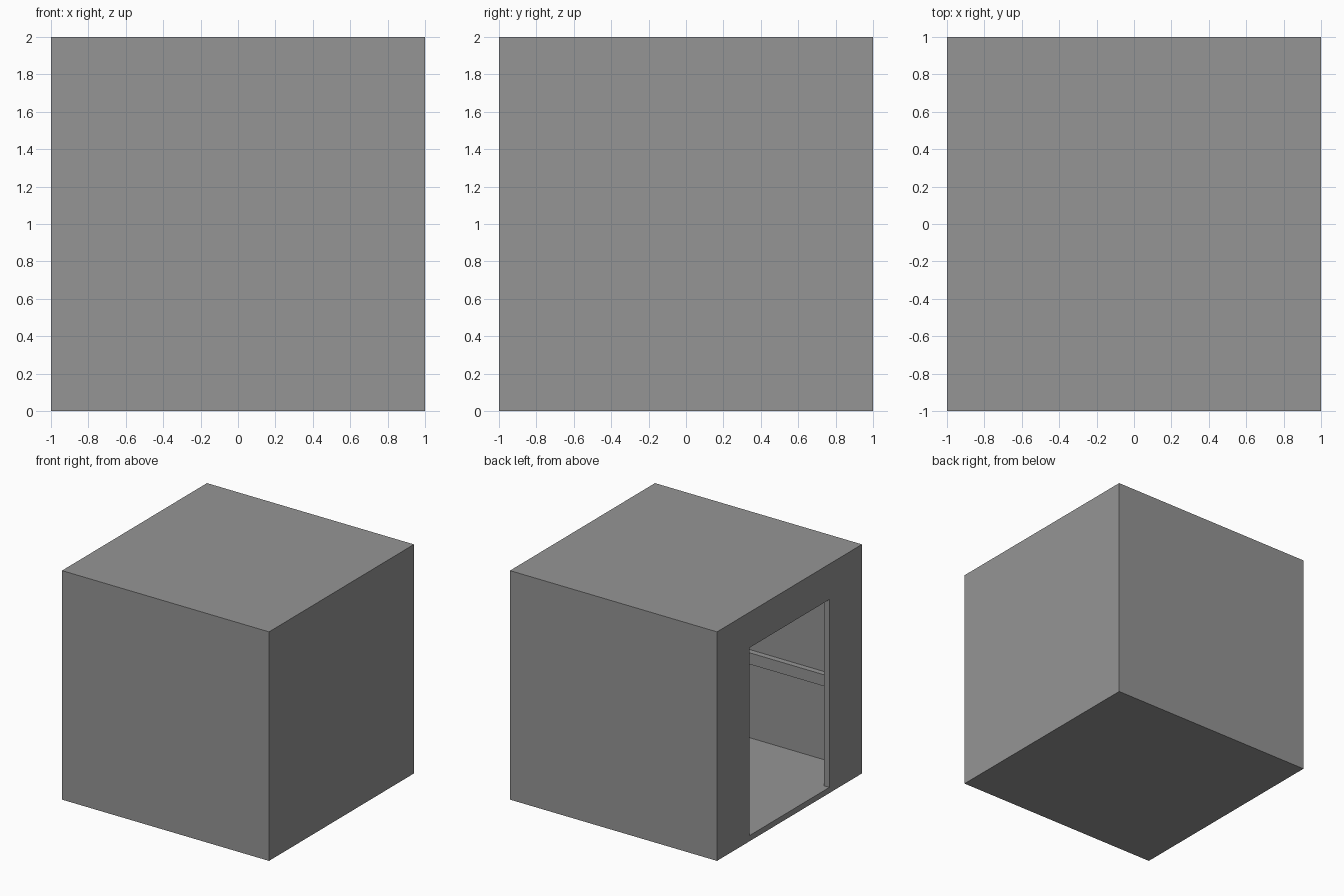
import bpy
from mathutils import Vector

if "Cube" in bpy.data.objects:
    bpy.data.objects.remove(bpy.data.objects["Cube"], do_unlink=True)

grey = bpy.data.materials.new("plain_grey")
grey.use_nodes = True
colour = (0.3, 0.3, 0.3, 1)
grey.diffuse_color = colour
grey.node_tree.nodes["Principled BSDF"].inputs["Base Color"].default_value = colour

WALL = 0.05
IN = 1 - WALL


def box(name, low, high):
    """Box between two opposite corners."""
    low, high = Vector(low), Vector(high)
    bpy.ops.mesh.primitive_cube_add(size=1, location=(low + high) / 2)
    obj = bpy.context.object
    obj.name = name
    obj.scale = high - low
    bpy.ops.object.transform_apply(location=False, rotation=False, scale=True)
    obj.data.materials.append(grey)
    return obj


def cut(target, cutter):
    """Subtract the cutter, then discard it."""
    cutter.hide_render = True
    mod = target.modifiers.new("cut", "BOOLEAN")
    mod.operation = "DIFFERENCE"
    mod.solver = "EXACT"
    mod.object = cutter
    bpy.context.view_layer.objects.active = target
    bpy.ops.object.modifier_apply(modifier=mod.name)
    bpy.data.objects.remove(cutter, do_unlink=True)


# Hollow cabin with thin walls, floor and ceiling
cabin = box("cabin", (-1, -1, 0), (1, 1, 2))
cut(cabin, box("room_cutter", (-IN, -IN, WALL), (IN, IN, 2 - WALL)))

# Doorway in one side, level with the floor
cut(cabin, box("doorway_cutter", (-1.1, -0.55, WALL), (-0.9, 0.55, 1.69)))

# Rails along the walls beside and opposite the doorway
RAIL_LOW, RAIL_TOP = 0.72, 0.82
RAIL_IN = IN - 0.05
box("front_rail", (-IN, -IN, RAIL_LOW), (IN, -RAIL_IN, RAIL_TOP))
box("back_rail", (-IN, RAIL_IN, RAIL_LOW), (IN, IN, RAIL_TOP))
box("end_rail", (RAIL_IN, -RAIL_IN, RAIL_LOW), (IN, RAIL_IN, RAIL_TOP))
